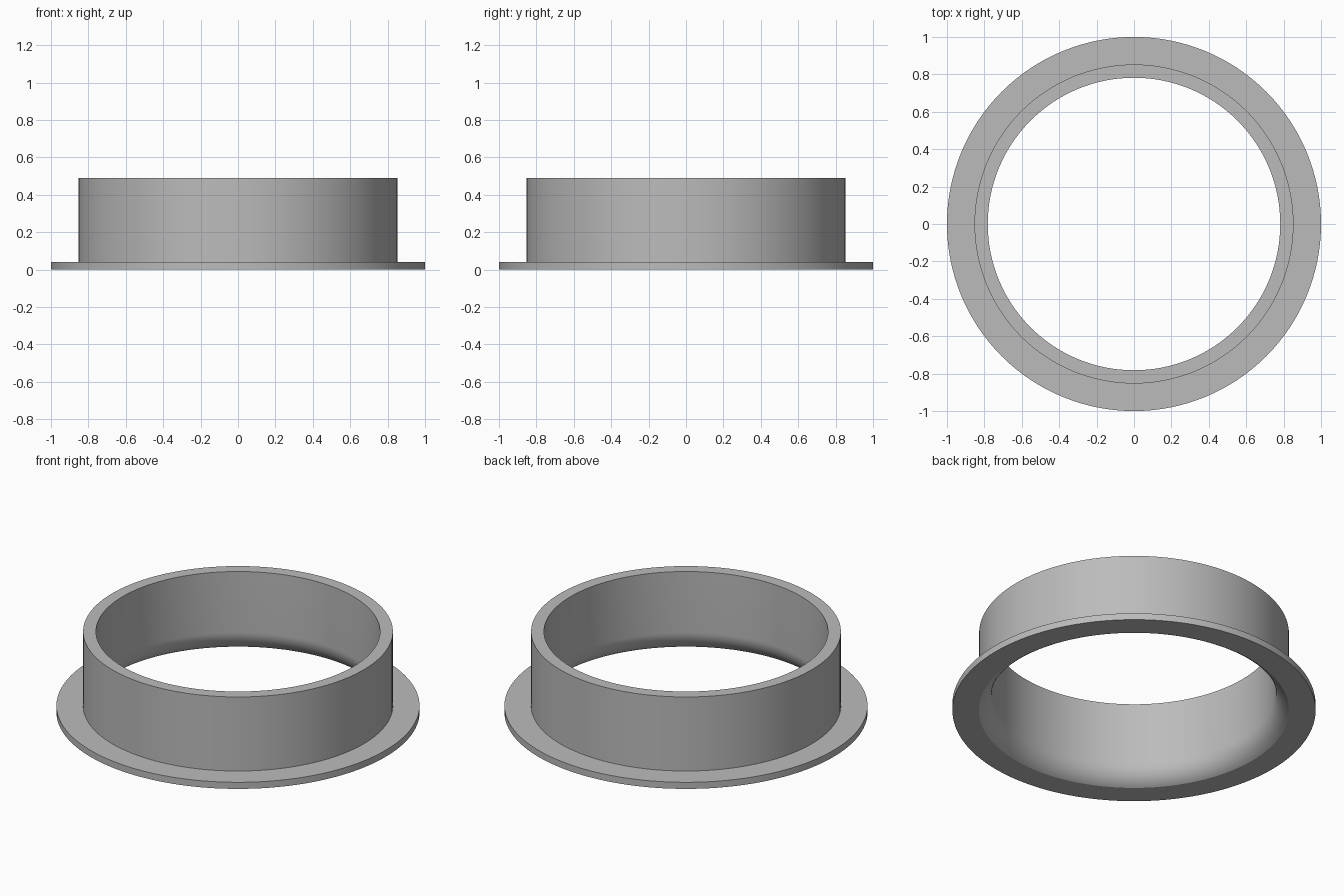
import bpy
import bmesh
from math import cos, sin, pi, radians

cube = bpy.data.objects.get("Cube")
if cube:
    bpy.data.objects.remove(cube, do_unlink=True)

SEGMENTS = 128
OUTER, WALL, BORE = 1.0, 0.853, 0.782
HEIGHT, FLANGE = 0.49, 0.04
FLARE_RADIUS, FLARE_ANGLE = 0.136, radians(62)

grey = bpy.data.materials.new("plain grey")
grey.use_nodes = True
colour = (0.5, 0.5, 0.5, 1)
grey.diffuse_color = colour
grey.node_tree.nodes["Principled BSDF"].inputs["Base Color"].default_value = colour

# Rounded flare where the bore meets the underside
flare = []
for i in range(13):
    a = FLARE_ANGLE * (1 - i / 12)
    flare.append((BORE + FLARE_RADIUS * (1 - cos(a)),
                  FLARE_RADIUS * (sin(FLARE_ANGLE) - sin(a))))

# Closed cross-section: flange, outer wall, rim, bore
profile = [(OUTER, 0), (OUTER, FLANGE), (WALL, FLANGE),
           (WALL, HEIGHT), (BORE, HEIGHT)] + flare[::-1]

# Revolve the cross-section around z
bm = bmesh.new()
rings = []
for s in range(SEGMENTS):
    t = 2 * pi * s / SEGMENTS
    rings.append([bm.verts.new((r * cos(t), r * sin(t), z)) for r, z in profile])
for s in range(SEGMENTS):
    here, there = rings[s], rings[(s + 1) % SEGMENTS]
    for i in range(len(profile)):
        j = (i + 1) % len(profile)
        bm.faces.new((here[i], there[i], there[j], here[j]))
bmesh.ops.recalc_face_normals(bm, faces=bm.faces)
mesh = bpy.data.meshes.new("flanged_collar")
bm.to_mesh(mesh)
bm.free()
mesh.materials.append(grey)

collar = bpy.data.objects.new("flanged_collar", mesh)
bpy.context.collection.objects.link(collar)
bpy.context.view_layer.objects.active = collar
collar.select_set(True)
bpy.ops.object.shade_smooth_by_angle(angle=radians(25))
